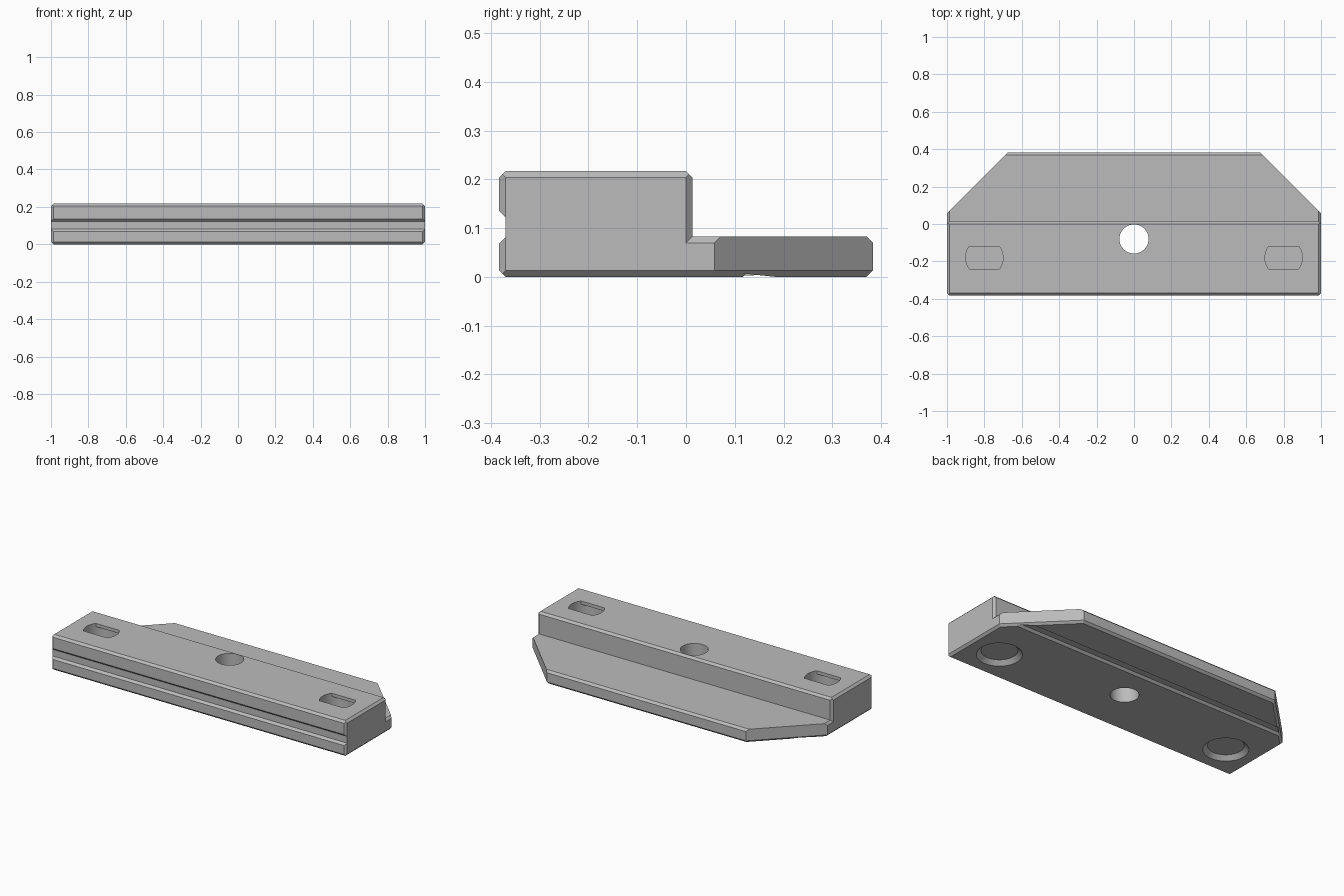
import bpy, bmesh
from mathutils import Vector, Matrix

cube = bpy.data.objects.get("Cube")
if cube:
    bpy.data.objects.remove(cube, do_unlink=True)

C = 0.013          # chamfer size
H, STEP = 0.217, 0.083
Y = 0.383

steel = bpy.data.materials.new("grey steel")
steel.use_nodes = True
steel.diffuse_color = (0.5, 0.5, 0.5, 1)
steel.node_tree.nodes["Principled BSDF"].inputs["Base Color"].default_value = (0.5, 0.5, 0.5, 1)


def finish(name, bm):
    bmesh.ops.recalc_face_normals(bm, faces=bm.faces)
    mesh = bpy.data.meshes.new(name)
    bm.to_mesh(mesh)
    bm.free()
    mesh.materials.append(steel)
    obj = bpy.data.objects.new(name, mesh)
    bpy.context.collection.objects.link(obj)
    return obj


def box(lo, hi):
    lo, hi = Vector(lo), Vector(hi)
    bm = bmesh.new()
    bmesh.ops.create_cube(bm, size=1, matrix=Matrix.Translation((lo + hi) / 2)
                          @ Matrix.Diagonal((hi - lo).to_4d()))
    return bm


def trim(bm, normal, dist):
    """Remove everything beyond the plane normal . p = dist and cap it."""
    n = Vector(normal)
    cut = bmesh.ops.bisect_plane(
        bm, geom=bm.verts[:] + bm.edges[:] + bm.faces[:], dist=1e-6,
        plane_co=n * dist / n.length_squared, plane_no=n, clear_outer=True)
    edges = [e for e in cut["geom_cut"] if isinstance(e, bmesh.types.BMEdge)]
    if edges:
        bmesh.ops.contextual_create(bm, geom=edges)


def chamfer(bm, a, b):
    """Bevel the edge where two outer planes (normal, distance) meet."""
    trim(bm, Vector(a[0]) + Vector(b[0]), a[1] + b[1] - C)


def combine(target, tool, operation):
    mod = target.modifiers.new(operation.lower(), 'BOOLEAN')
    mod.operation, mod.solver, mod.object = operation, 'EXACT', tool
    bpy.context.view_layer.objects.active = target
    bpy.ops.object.modifier_apply(modifier=mod.name)
    bpy.data.objects.remove(tool, do_unlink=True)


def cylinder(x, y, z0, z1, r0, r1):
    bm = bmesh.new()
    bmesh.ops.create_cone(bm, cap_ends=True, segments=64, radius1=r0, radius2=r1,
                          depth=z1 - z0, matrix=Matrix.Translation((x, y, (z0 + z1) / 2)))
    return bm


def groove_bar(name, points):
    """Long bar along x from a y-z cross-section."""
    bm = bmesh.new()
    face = bm.faces.new([bm.verts.new((-1.1, y, z)) for y, z in points])
    ext = bmesh.ops.extrude_face_region(bm, geom=[face])
    bmesh.ops.translate(bm, vec=(2.2, 0, 0),
                        verts=[v for v in ext["geom"] if isinstance(v, bmesh.types.BMVert)])
    return finish(name, bm)


# Tall front block, every edge chamfered
bm = box((-1, -Y, 0), (1, C, H))
bottom, top = ((0, 0, -1), 0), ((0, 0, 1), H)
front, back = ((0, -1, 0), Y), ((0, 1, 0), C)
left, right = ((1, 0, 0), 1), ((-1, 0, 0), 1)
for a in (bottom, top):
    for b in (front, back, left, right):
        chamfer(bm, a, b)
for a in (front, back):
    for b in (left, right):
        chamfer(bm, a, b)
body = finish("clamp_bar", bm)

# Low rear plate with clipped corners
bm = box((-1, -0.03, 0), (1, Y, STEP))
top, back = ((0, 0, 1), STEP), ((0, 1, 0), Y)
for s in (-1, 1):
    side = ((s, 0, 0), 1)
    diagonal = (Vector((s, 1, 0)).normalized(), 1.058 / 2 ** 0.5)
    trim(bm, *diagonal)
    chamfer(bm, side, top)
    chamfer(bm, side, bottom)
    chamfer(bm, diagonal, bottom)
chamfer(bm, back, top)
chamfer(bm, back, bottom)
combine(body, finish("rear_plate", bm), 'UNION')

# Sloped grooves along the front and the underside
E = 0.02
combine(body, groove_bar("front_groove", [(-Y - E, 0.068 - E), (-Y + C, 0.068 + C),
                                          (-Y + C, 0.135 - C), (-Y - E, 0.135 + E)]), 'DIFFERENCE')
combine(body, groove_bar("under_groove", [(0.117 - E, -E), (0.117 + C, C),
                                          (0.185 - C, C), (0.185 + E, -E)]), 'DIFFERENCE')

# Centre hole
combine(body, finish("centre_hole", cylinder(0, -0.08, -0.1, 0.4, 0.078, 0.078)), 'DIFFERENCE')

# Countersunk bolt bores that open through flat-sided slots on top
for x in (-0.8, 0.8):
    y = -0.18
    slot = cylinder(x, y, 0.1, 0.4, 0.1, 0.1)
    trim(slot, (0, 1, 0), y + 0.06)
    trim(slot, (0, -1, 0), 0.06 - y)
    combine(body, finish("slot", slot), 'DIFFERENCE')
    combine(body, finish("bore", cylinder(x, y, -0.1, H - 0.02, 0.1, 0.1)), 'DIFFERENCE')
    combine(body, finish("countersink", cylinder(x, y, -0.025, 0.025, 0.15, 0.1)), 'DIFFERENCE')

# Smooth round walls, crisp edges
bpy.ops.object.select_all(action='DESELECT')
body.select_set(True)
bpy.context.view_layer.objects.active = body
bpy.ops.object.shade_smooth_by_angle(angle=0.4)
